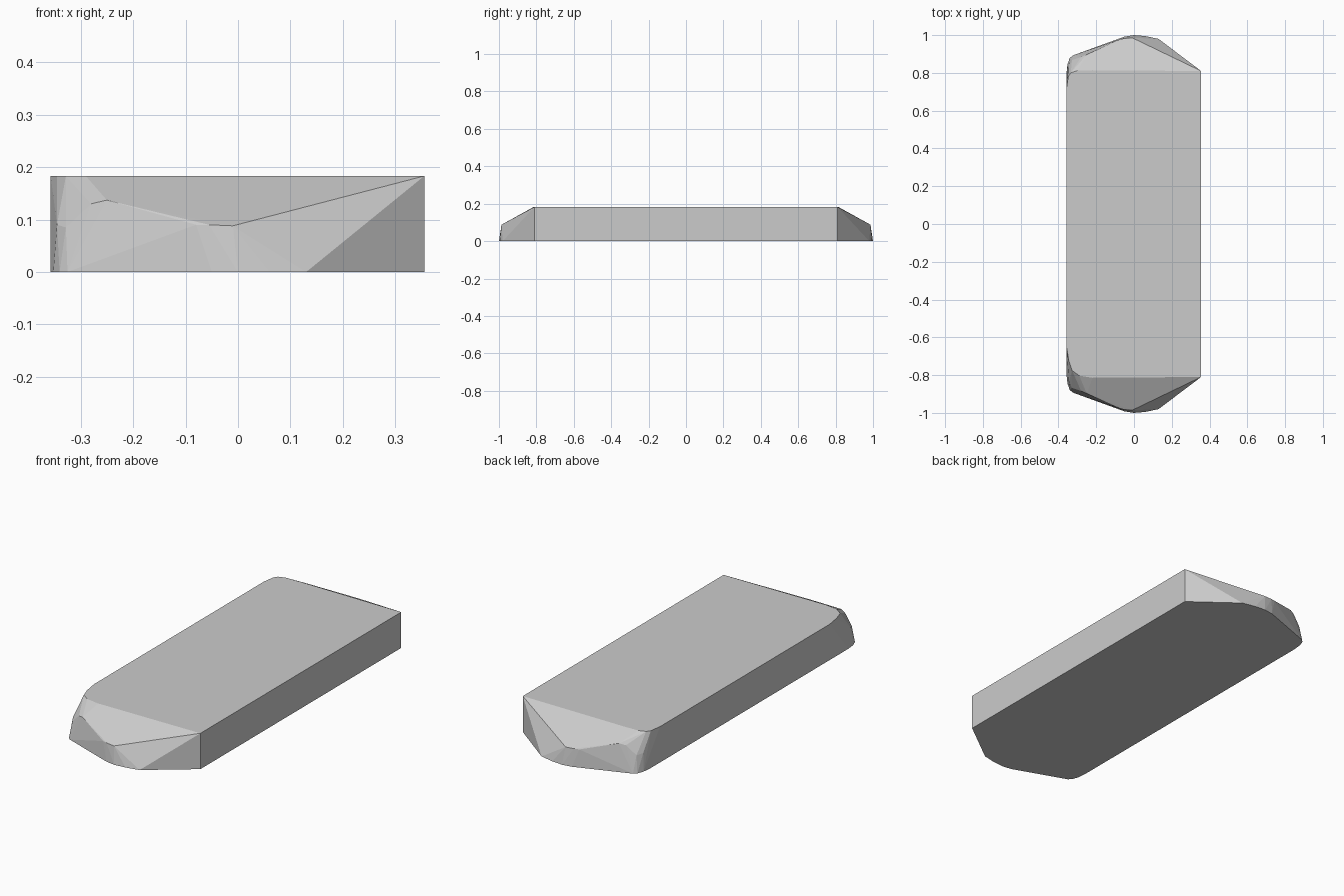
import bpy, bmesh

if "Cube" in bpy.data.objects:
    bpy.data.objects.remove(bpy.data.objects["Cube"])

H = 0.183   # slab thickness

# End profile points (x, distance along y, z), shared by both ends
end_points = [
    # base outline
    (0.355, 0.81, 0), (0.13, 0.98, 0), (0.06, 0.995, 0), (0.0, 1.0, 0),
    (-0.05, 0.992, 0), (-0.325, 0.892, 0), (-0.34, 0.878, 0),
    (-0.352, 0.845, 0), (-0.357, 0.80, 0),
    # nose ridge at mid height
    (-0.01, 0.986, 0.088), (-0.055, 0.982, 0.09), (-0.08, 0.975, 0.09),
    (-0.25, 0.897, 0.137), (-0.28, 0.884, 0.13), (-0.328, 0.868, 0.085),
    (-0.345, 0.838, 0.09),
    # top edge
    (0.355, 0.81, H), (-0.22, 0.814, H),
]
# Rounded top corner on the left side, a little longer at the front
front_corner = [(-0.29, 0.803, H), (-0.328, 0.775, H), (-0.345, 0.725, H), (-0.357, 0.65, H)]
back_corner = [(-0.30, 0.812, H), (-0.335, 0.80, H), (-0.348, 0.78, H), (-0.357, 0.72, H)]

# Wrap both ends in one faceted solid
bm = bmesh.new()
for side, corner in ((-1, front_corner), (1, back_corner)):
    for x, y, z in end_points + corner:
        bm.verts.new((x, side * y, z))
hull = bmesh.ops.convex_hull(bm, input=bm.verts[:])
loose = [v for v in bm.verts if not v.link_faces]
bmesh.ops.delete(bm, geom=loose, context='VERTS')
bmesh.ops.dissolve_limit(bm, angle_limit=0.01, verts=bm.verts[:], edges=bm.edges[:])
bmesh.ops.recalc_face_normals(bm, faces=bm.faces[:])

mesh = bpy.data.meshes.new("faceted_slab")
bm.to_mesh(mesh)
bm.free()
slab = bpy.data.objects.new("faceted_slab", mesh)
bpy.context.collection.objects.link(slab)
